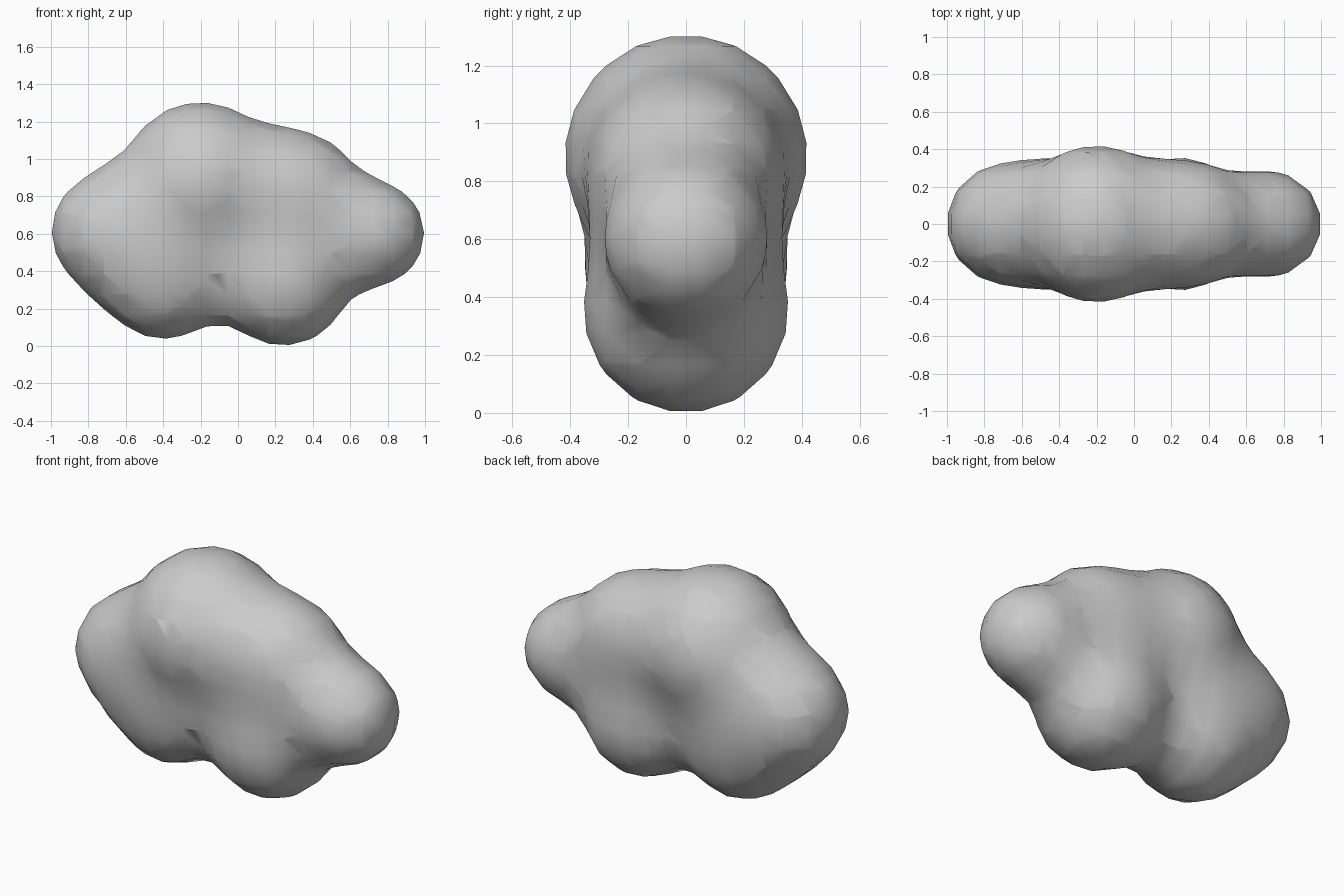
import bpy

if "Cube" in bpy.data.objects:
    bpy.data.objects.remove(bpy.data.objects["Cube"])

# Puffs of the cloud: x, z, visible radius
puffs = [
    (-0.20, 0.885, 0.42),   # crown
    (-0.68, 0.61, 0.32),    # left end
    (-0.40, 0.365, 0.33),   # lower left
    (0.24, 0.355, 0.355),   # lower right
    (0.32, 0.82, 0.325),    # upper right
    (0.72, 0.60, 0.28),     # right end
]

# Blend the puffs as one metaball volume
meta = bpy.data.metaballs.new("cloud")
meta.threshold = 0.6
meta.resolution = 0.11
meta.render_resolution = 0.11
cloud = bpy.data.objects.new("cloud", meta)
bpy.context.collection.objects.link(cloud)
for x, z, r in puffs:
    ball = meta.elements.new(type='BALL')
    ball.co = (x, 0, z)
    ball.stiffness = 2.0
    ball.radius = r / 0.575      # influence radius for the visible radius

# Turn it into a smooth-shaded mesh
bpy.context.view_layer.update()
bpy.context.view_layer.objects.active = cloud
cloud.select_set(True)
bpy.ops.object.convert(target='MESH')
body = bpy.context.view_layer.objects.active
body.name = "cloud_body"
for p in body.data.polygons:
    p.use_smooth = True
